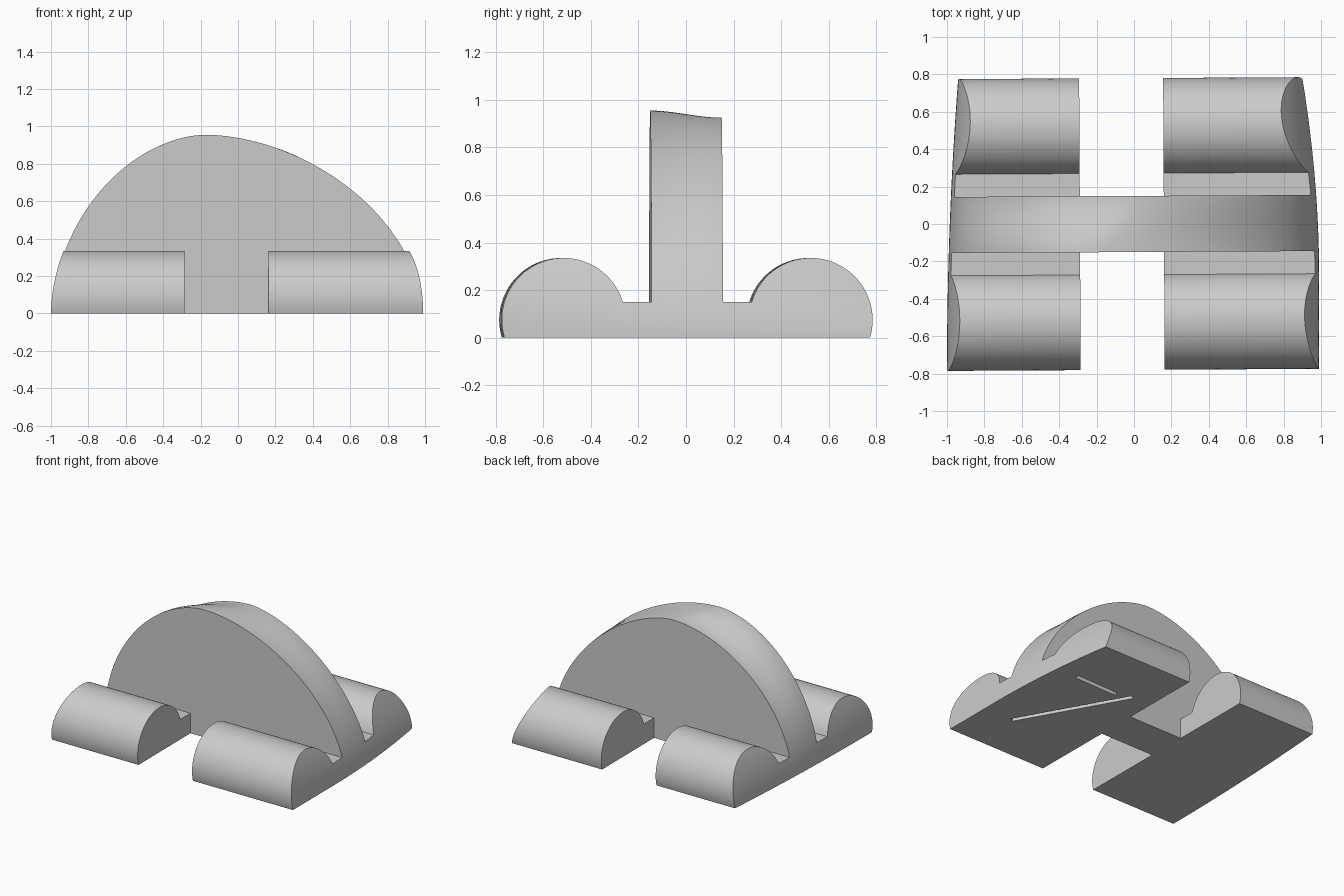
import bpy, bmesh, math
from mathutils import Matrix, Vector

if "Cube" in bpy.data.objects:
    bpy.data.objects.remove(bpy.data.objects["Cube"])

TWIST = Matrix.Rotation(0.0055, 4, 'Z')

grey = bpy.data.materials.new("plain_grey")
grey.use_nodes = True
grey.diffuse_color = (0.6, 0.6, 0.6, 1)
grey.node_tree.nodes["Principled BSDF"].inputs["Base Color"].default_value = (0.6, 0.6, 0.6, 1)


def bridge(name, rings):
    """Solid through a list of closed rings of points, capped at both ends."""
    bm = bmesh.new()
    loops = [[bm.verts.new(p) for p in ring] for ring in rings]
    for a, b in zip(loops, loops[1:]):
        n = len(a)
        for i in range(n):
            bm.faces.new((a[i], a[(i + 1) % n], b[(i + 1) % n], b[i]))
    bm.faces.new(loops[0])
    bm.faces.new(loops[-1])
    bmesh.ops.recalc_face_normals(bm, faces=bm.faces)
    mesh = bpy.data.meshes.new(name)
    bm.to_mesh(mesh)
    bm.free()
    mesh.materials.append(grey)
    obj = bpy.data.objects.new(name, mesh)
    bpy.context.collection.objects.link(obj)
    return obj


def box(name, x0, x1, y0, y1, z0, z1):
    return bridge(name, [[(x, y0, z0), (x, y1, z0), (x, y1, z1), (x, y0, z1)] for x in (x0, x1)])


def boolean(obj, other, operation):
    mod = obj.modifiers.new(operation.title(), 'BOOLEAN')
    mod.operation, mod.solver, mod.object = operation, 'EXACT', other
    bpy.context.view_layer.objects.active = obj
    bpy.ops.object.modifier_apply(modifier=mod.name)
    bpy.data.objects.remove(other)


# Lopsided dome section, which changes from front to back
def dome_section(y, steps=40):
    t = min(max((y + 0.15) / 0.3, 0), 1)
    t = t * t * (3 - 2 * t)
    apex, height = -0.17 * (1 - t), 0.955 - 0.03 * t
    left = 1 - 0.06 * ((y + 0.78) / 1.56) ** 2
    right = 0.99 - 0.09 * (max(y + 0.3, 0) / 1.08) ** 2
    ring = [(right, y, -0.1)]
    for i in range(2 * steps + 1):
        a = math.pi * i / (2 * steps)
        c, s = abs(math.cos(a)), max(math.sin(a), 0)
        power = 1.74 - 0.45 * y if i <= steps else 1.85
        reach = right - apex if i <= steps else -left - apex
        ring.append((apex + reach * c ** (2 / power), y, height * s ** (2 / power)))
    return ring + [(-left, y, -0.1)]


outer = [0.85, 0.7, 0.55, 0.4, 0.27, 0.19]
ys = [-y for y in outer] + [-0.15 + 0.025 * i for i in range(13)] + outer[::-1]
dome = bridge("dome_limits", [dome_section(y) for y in ys])

# Side profile: tall centre slab, low shelves and two round rolls
dip = math.asin(0.075 / 0.26)
half = []
for i in range(49):
    a = -dip + math.pi * i / 48
    half.append((0.52 + 0.26 * math.cos(a), 0.075 + 0.26 * math.sin(a)))
half += [(0.15, 0.15), (0.15, 1.1)]
profile = half + [(-y, z) for y, z in reversed(half)]
body = bridge("arched_body", [[(x, y, z) for y, z in profile] for x in (-1.2, 1.2)])

# Gap between the rolls, front and back
for side in (-1, 1):
    y0, y1 = sorted((0.15 * side, side))
    boolean(body, box("gap_cutter", -0.289, 0.16, y0, y1, -0.2, 0.8), 'DIFFERENCE')
body.data.transform(TWIST)
boolean(body, dome, 'INTERSECT')

# Two thin slots in the underside
for start, end in (((0.75, -0.4), (0.32, 0.365)), ((0.79, 0.335), (0.435, 0.325))):
    p, q = Vector(start), Vector(end)
    run = q - p
    slot = box("slot_cutter", 0, run.length, -0.017, 0.017, -0.1, 0.03)
    slot.data.transform(Matrix.Translation((p.x, p.y, 0)) @ Matrix.Rotation(math.atan2(run.y, run.x), 4, 'Z'))
    boolean(body, slot, 'DIFFERENCE')

# Smooth curves with crisp edges
bpy.ops.object.select_all(action='DESELECT')
body.select_set(True)
bpy.context.view_layer.objects.active = body
bpy.ops.object.shade_smooth_by_angle(angle=math.radians(30))
